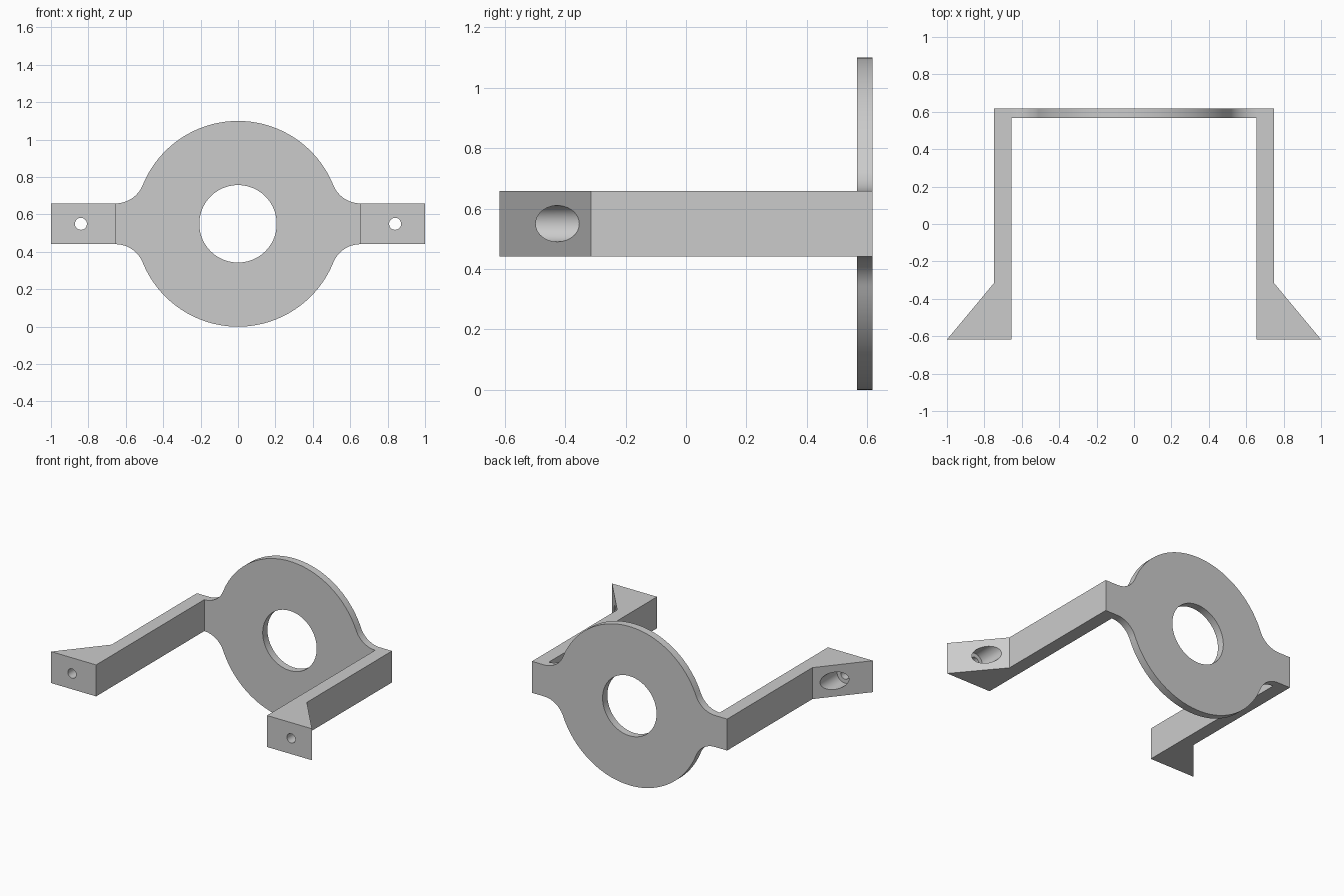
import bpy, bmesh, math
from mathutils import Vector

cube = bpy.data.objects.get("Cube")
if cube:
    bpy.data.objects.remove(cube, do_unlink=True)

MID = 0.55                        # height of the centre line
BACK, PLATE_FRONT, FOOT = 0.618, 0.566, -0.618
INNER, OUTER = 0.655, 0.748       # arm faces
HALF = 0.109                      # half height of the arms
DISC, BORE = 0.55, 0.207

grey = bpy.data.materials.new("plain grey")
grey.use_nodes = True
grey.diffuse_color = (0.6, 0.6, 0.6, 1)
grey.node_tree.nodes["Principled BSDF"].inputs["Base Color"].default_value = grey.diffuse_color


def prism(name, points, direction):
    """Extrude a closed outline into a solid."""
    bm = bmesh.new()
    face = bm.faces.new([bm.verts.new(p) for p in points])
    out = bmesh.ops.extrude_face_region(bm, geom=[face])
    verts = [v for v in out["geom"] if isinstance(v, bmesh.types.BMVert)]
    bmesh.ops.translate(bm, verts=verts, vec=Vector(direction))
    bmesh.ops.recalc_face_normals(bm, faces=bm.faces)
    mesh = bpy.data.meshes.new(name)
    bm.to_mesh(mesh)
    bm.free()
    mesh.materials.append(grey)
    obj = bpy.data.objects.new(name, mesh)
    bpy.context.collection.objects.link(obj)
    return obj


def arc(cx, cz, r, start, end, steps):
    """Arc points (x, z), ends included."""
    angles = [start + (end - start) * i / steps for i in range(steps + 1)]
    return [(cx + r * math.cos(a), cz + r * math.sin(a)) for a in angles]


def rod(name, x, r, y0, y1, steps):
    """Cylinder along y at the centre height."""
    ring = arc(x, MID, r, 0, 2 * math.pi, steps)[:-1]
    return prism(name, [(px, y0, pz) for px, pz in ring], (0, y1 - y0, 0))


def combine(target, other, operation):
    """Apply a boolean and remove the second object."""
    other.hide_render = True
    mod = target.modifiers.new(operation.lower(), "BOOLEAN")
    mod.operation, mod.solver, mod.object = operation, "EXACT", other
    bpy.context.view_layer.objects.active = target
    bpy.ops.object.modifier_apply(modifier=mod.name)
    bpy.data.objects.remove(other, do_unlink=True)


# Ring plate outline: one quarter with its fillet, mirrored twice
fillet = (INNER**2 + HALF**2 - DISC**2) / (2 * (DISC - HALF))
cz = HALF + fillet
meet = math.atan2(cz, INNER)
quarter = [(OUTER, HALF)]
quarter += arc(INNER, cz, fillet, -math.pi / 2, meet - math.pi, 16)
quarter += arc(0, 0, DISC, meet, math.pi / 2, 28)[1:]
upper = quarter + [(-x, z) for x, z in reversed(quarter[:-1])]
outline = upper + [(x, -z) for x, z in reversed(upper)]
bracket = prism("bracket", [(x, BACK, z + MID) for x, z in outline],
                (0, PLATE_FRONT - BACK, 0))
combine(bracket, rod("bore_cutter", 0, BORE, 0.4, 0.8, 96), "DIFFERENCE")

# Arms with wedge feet, each with a screw hole and a counterbore
for side in (1, -1):
    profile = [(INNER, FOOT), (1, FOOT), (OUTER, -0.315), (OUTER, BACK), (INNER, BACK)]
    arm = prism("arm", [(side * x, y, MID - HALF) for x, y in profile], (0, 0, 2 * HALF))
    combine(arm, rod("screw_cutter", side * 0.84, 0.032, -0.8, 0, 40), "DIFFERENCE")
    combine(arm, rod("counterbore_cutter", side * 0.84, 0.06, -0.54, 0, 48), "DIFFERENCE")
    combine(bracket, arm, "UNION")

# Merge flat areas, then smooth the curved walls
bm = bmesh.new()
bm.from_mesh(bracket.data)
bmesh.ops.remove_doubles(bm, verts=bm.verts, dist=0.0001)
bmesh.ops.dissolve_limit(bm, angle_limit=0.005, verts=bm.verts, edges=bm.edges)
bm.to_mesh(bracket.data)
bm.free()
bpy.ops.object.select_all(action="DESELECT")
bracket.select_set(True)
bpy.context.view_layer.objects.active = bracket
bpy.ops.object.shade_smooth_by_angle(angle=math.radians(30))
